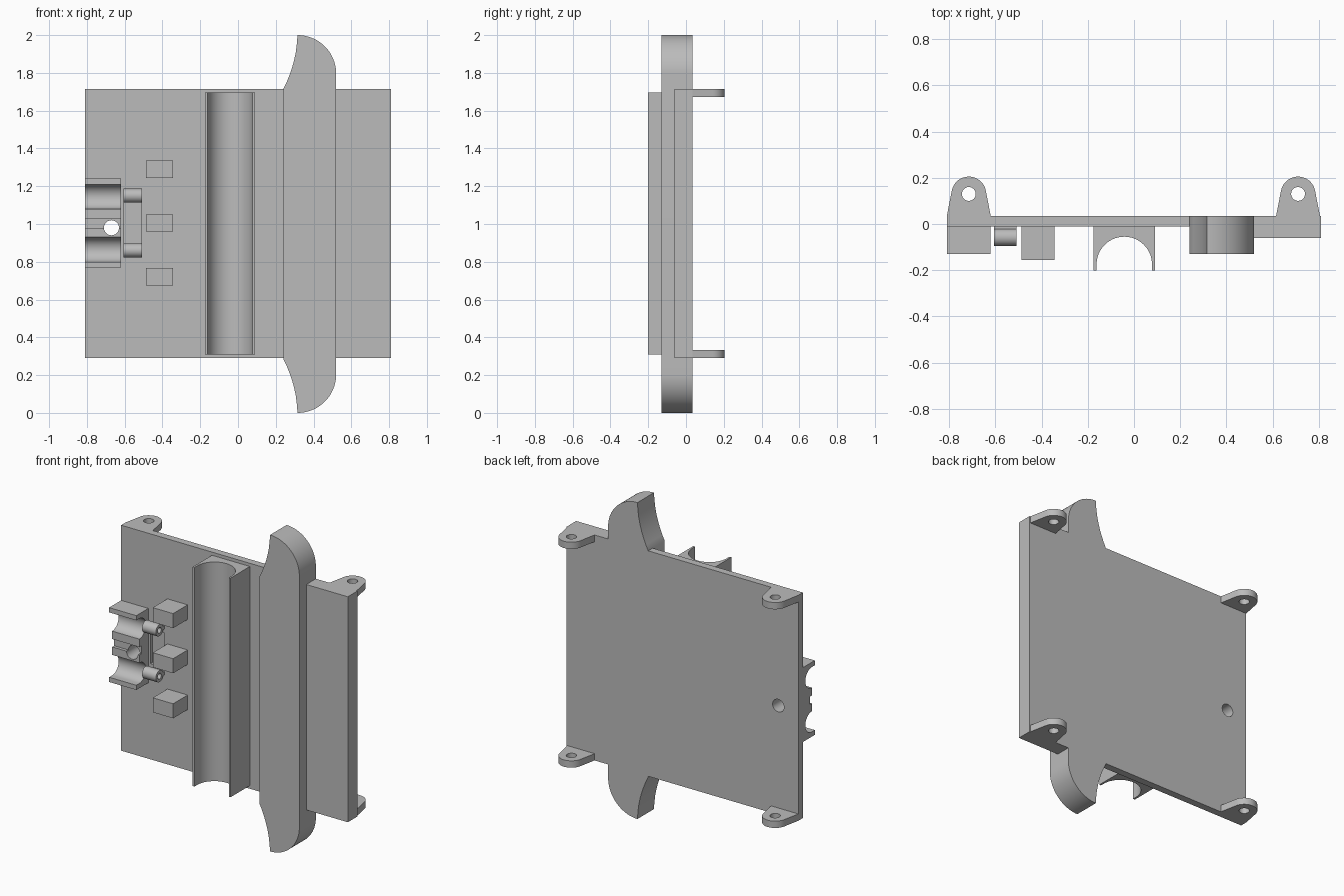
import bpy, bmesh
from math import sin, cos, radians, pi
from mathutils import Vector

default = bpy.data.objects.get("Cube")
if default:
    bpy.data.objects.remove(default, do_unlink=True)

# Single plain grey
grey = bpy.data.materials.new("plain grey")
grey.use_nodes = True
grey.diffuse_color = (0.5, 0.5, 0.5, 1)
grey.node_tree.nodes["Principled BSDF"].inputs["Base Color"].default_value = grey.diffuse_color


def arc(cx, cy, r, start, end, n=24):
    angles = [radians(start + (end - start) * i / n) for i in range(n + 1)]
    return [(cx + r * cos(a), cy + r * sin(a)) for a in angles]


def extrude(name, profile, axis, low, high):
    """Extrude a closed 2D outline along one axis."""
    place = {"x": lambda u, v, w: (w, u, v),
             "y": lambda u, v, w: (u, w, v),
             "z": lambda u, v, w: (u, v, w)}[axis]
    bm = bmesh.new()
    face = bm.faces.new([bm.verts.new(place(u, v, low)) for u, v in profile])
    top = bmesh.ops.extrude_face_region(bm, geom=[face])["geom"]
    moved = [g for g in top if isinstance(g, bmesh.types.BMVert)]
    bmesh.ops.translate(bm, verts=moved, vec=Vector(place(0, 0, high - low)))
    bmesh.ops.recalc_face_normals(bm, faces=bm.faces)
    mesh = bpy.data.meshes.new(name)
    bm.to_mesh(mesh)
    bm.free()
    mesh.materials.append(grey)
    ob = bpy.data.objects.new(name, mesh)
    bpy.context.collection.objects.link(ob)
    return ob


def box(name, x, y, z):
    return extrude(name, [(x[0], y[0]), (x[1], y[0]), (x[1], y[1]), (x[0], y[1])], "z", *z)


def activate(ob):
    bpy.ops.object.select_all(action="DESELECT")
    ob.select_set(True)
    bpy.context.view_layer.objects.active = ob


def cut(ob, cutter):
    """Subtract the cutter and discard it."""
    cutter.hide_render = True
    mod = ob.modifiers.new("cut", "BOOLEAN")
    mod.operation = "DIFFERENCE"
    mod.solver = "EXACT"
    mod.object = cutter
    activate(ob)
    bpy.ops.object.modifier_apply(modifier=mod.name)
    bpy.data.objects.remove(cutter, do_unlink=True)


def smooth(ob):
    activate(ob)
    bpy.ops.object.shade_smooth_by_angle(angle=radians(30))


def disc(cx, cy, r):
    return arc(cx, cy, r, 0, 345, 23)


BACK, FRONT = 0.035, -0.01
BOTTOM, TOP = 0.29, 1.715
MID = 1.005

# Thin main panel and thicker side panel
panel = box("main_panel", (-0.81, 0.24), (FRONT, BACK), (BOTTOM, TOP))
box("side_panel", (0.52, 0.81), (-0.06, BACK), (BOTTOM, TOP))

# Tall guard with swept ends
sweep = [(0.24, TOP), (0.256, 1.748), (0.27, 1.782), (0.284, 1.82),
         (0.296, 1.862), (0.306, 1.91), (0.312, 1.957)]
upper = sweep + arc(0.315, 1.795, 0.205, 90, 0)
lower = [(x, 2 - z) for x, z in reversed(upper)]
smooth(extrude("guard", upper + lower, "y", -0.13, BACK))

# Long half-round channel
bore = arc(-0.042, -0.175, 0.12, 180, 0, 36)
channel = [(0.09, -0.202), (0.09, FRONT), (-0.175, FRONT), (-0.175, -0.202),
           (-0.162, -0.202)] + bore + [(0.078, -0.202)]
smooth(extrude("channel", channel, "z", 0.31, 1.695))

# Double cradle with a shallow middle notch
half = ([(FRONT, 0.235), (-0.13, 0.235), (-0.13, 0.205)]
        + arc(-0.1, 0.14, 0.065, 90, -90)
        + [(-0.1, 0.025), (-0.08, 0.025)])
cradle_outline = half + [(y, -z) for y, z in reversed(half)]
cradle = extrude("cradle", [(y, z + MID) for y, z in cradle_outline], "x", -0.81, -0.62)

# Hole through cradle and panel, and the shallow pocket between the tubes
for part in (cradle, panel):
    cut(part, extrude("hole_cutter", disc(-0.67, 0.98, 0.04), "y", -0.3, 0.3))
cut(panel, box("pocket_cutter", (-0.605, -0.51), (-0.1, 0.01), (0.895, 1.115)))
smooth(cradle)
smooth(panel)

# Pair of small tubes
for side, z in (("upper", MID + 0.145), ("lower", MID - 0.145)):
    tube = extrude(side + "_tube", disc(-0.058, z, 0.037), "x", -0.605, -0.508)
    cut(tube, extrude("tube_cutter", disc(-0.058, z, 0.018), "x", -0.7, -0.4))
    smooth(tube)
    box(side + "_tube_foot", (-0.605, -0.508), (-0.025, FRONT), (z - 0.01, z + 0.01))

# Row of three blocks
for i in (-1, 0, 1):
    z = MID + i * 0.285
    box("block", (-0.487, -0.345), (-0.155, FRONT), (z - 0.046, z + 0.046))

# Four rounded mounting lugs on the back corners
for cx in (-0.715, 0.71):
    outline = ([(cx + 0.095, BACK)] + arc(cx, 0.13, 0.075, 10, 170)
               + [(cx - 0.095, BACK)])
    for low in (BOTTOM, TOP - 0.043):
        lug = extrude("mounting_lug", outline, "z", low, low + 0.043)
        cut(lug, extrude("lug_cutter", disc(cx, 0.13, 0.03), "z", low - 0.1, low + 0.1))
        smooth(lug)
